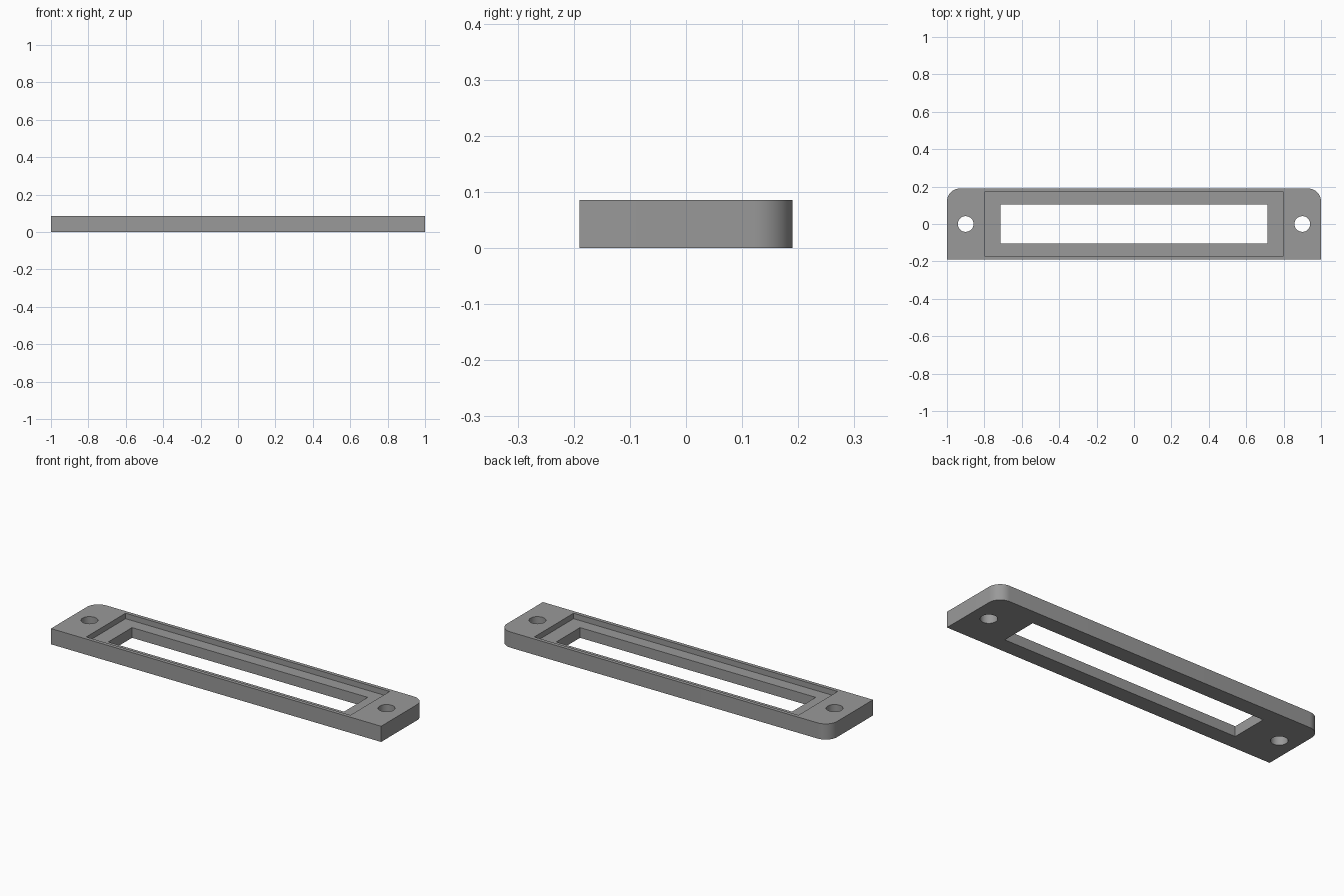
import bpy, bmesh, math

if "Cube" in bpy.data.objects:
    bpy.data.objects.remove(bpy.data.objects["Cube"])

H, FLOOR = 0.086, 0.056          # plate height, recess floor height
W, D, R = 1.0, 0.19, 0.07        # half width, half depth, rear corner radius

grey = bpy.data.materials.new("grey")
grey.diffuse_color = (0.32, 0.32, 0.32, 1)
grey.use_nodes = True
grey.node_tree.nodes["Principled BSDF"].inputs["Base Color"].default_value = grey.diffuse_color


def prism(name, outline, z0, z1):
    """Extrude a closed outline from z0 to z1."""
    bm = bmesh.new()
    base = bm.faces.new([bm.verts.new((x, y, z0)) for x, y in outline])
    top = bmesh.ops.extrude_face_region(bm, geom=[base])["geom"]
    verts = [g for g in top if isinstance(g, bmesh.types.BMVert)]
    bmesh.ops.translate(bm, verts=verts, vec=(0, 0, z1 - z0))
    bmesh.ops.recalc_face_normals(bm, faces=bm.faces)
    mesh = bpy.data.meshes.new(name)
    bm.to_mesh(mesh)
    bm.free()
    mesh.materials.append(grey)
    obj = bpy.data.objects.new(name, mesh)
    bpy.context.collection.objects.link(obj)
    return obj


def arc(cx, cy, r, a0, a1, n):
    angles = [math.radians(a0 + (a1 - a0) * i / n) for i in range(n + 1)]
    return [(cx + r * math.cos(a), cy + r * math.sin(a)) for a in angles]


def rect(hx, hy):
    return [(-hx, -hy), (hx, -hy), (hx, hy), (-hx, hy)]


# Plate: square front corners, rounded rear corners
outline = [(-W, -D), (W, -D)]
outline += arc(W - R, D - R, R, 0, 90, 12) + arc(R - W, D - R, R, 90, 180, 12)
plate = prism("mounting_plate", outline, 0, H)

# Recess, through slot and two screw holes
cutters = [prism("recess_cutter", rect(0.80, 0.17), FLOOR, H + 0.1),
           prism("slot_cutter", rect(0.714, 0.103), -0.1, H + 0.2)]
for side, x in (("left", -0.9), ("right", 0.9)):
    circle = arc(x, 0, 0.042, 0, 360, 32)[:-1]
    cutters.append(prism(side + "_hole_cutter", circle, -0.1, H + 0.1))

for cutter in cutters:
    cut = plate.modifiers.new(cutter.name, "BOOLEAN")
    cut.operation, cut.solver, cut.object = "DIFFERENCE", "EXACT", cutter

# Apply the cuts and remove the cutters
bpy.context.view_layer.objects.active = plate
plate.select_set(True)
for cutter in cutters:
    bpy.ops.object.modifier_apply(modifier=cutter.name)
    bpy.data.objects.remove(cutter)
bpy.ops.object.shade_smooth_by_angle(angle=math.radians(30))
